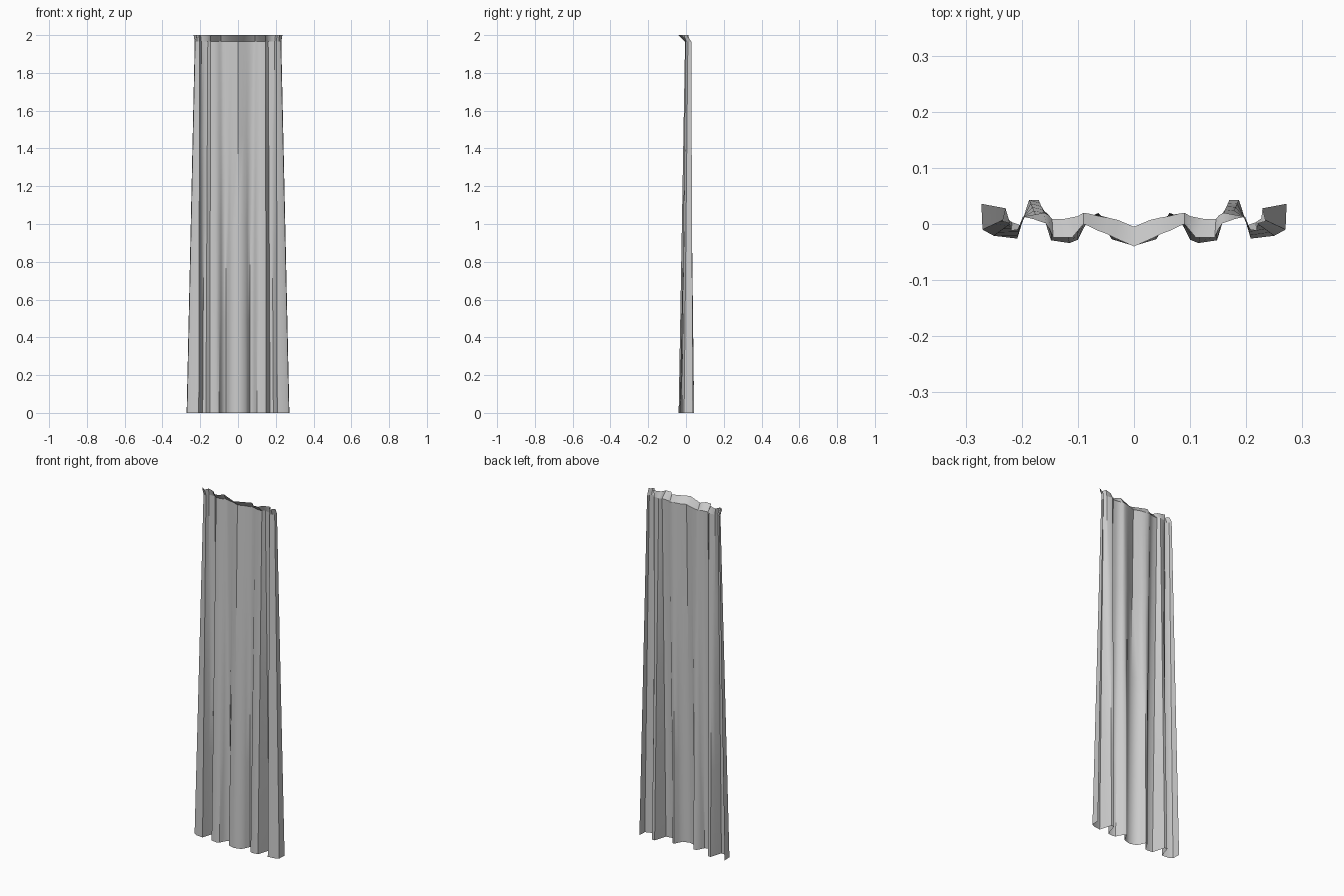
import bpy, bmesh

if "Cube" in bpy.data.objects:
    bpy.data.objects.remove(bpy.data.objects["Cube"])

# Right half of each pleat line, from the centre outwards (x, y)
hem = [(0, -.039), (.04, -.027), (.052, -.005), (.063, .02), (.078, .013),
       (.09, -.008), (.1, -.028), (.115, -.034), (.148, -.029), (.157, 0),
       (.170, .043), (.187, .043), (.196, .015), (.208, -.026), (.25, -.021),
       (.270, -.01), (.272, .036)]
neck = [(0, -.005), (.028, .007), (.045, .011), (.062, .014), (.078, .018),
        (.09, .02), (.1, .014), (.125, .009), (.146, .009), (.152, .016),
        (.16, .02), (.176, .017), (.194, .014), (.203, -.002), (.217, .003),
        (.227, .01), (.229, .028)]
lip = [(0, -.04), (.036, -.024), (.05, -.017), (.064, -.012), (.08, -.004),
       (.09, 0), (.1, -.012), (.11, -.024), (.144, -.024), (.15, -.01),
       (.157, .001), (.18, .009), (.198, .013), (.207, -.01), (.219, -.012),
       (.221, .001), (.235, .005)]


def mirrored(half):
    return [(-x, y) for x, y in half[:0:-1]] + half


def lerp(a, b, t):
    return [(p[0] + (q[0] - p[0]) * t, p[1] + (q[1] - p[1]) * t)
            for p, q in zip(a, b)]


def loft(name, rows):
    bm = bmesh.new()
    rings = [[bm.verts.new((x, y, z)) for x, y in mirrored(half)]
             for half, z in rows]
    for a, b in zip(rings, rings[1:]):
        for i in range(len(a) - 1):
            bm.faces.new((a[i], a[i + 1], b[i + 1], b[i]))
    me = bpy.data.meshes.new(name)
    bm.to_mesh(me)
    bm.free()
    ob = bpy.data.objects.new(name, me)
    bpy.context.collection.objects.link(ob)
    bpy.ops.object.select_all(action='DESELECT')
    ob.select_set(True)
    bpy.context.view_layer.objects.active = ob
    bpy.ops.object.shade_smooth_by_angle(angle=0.7)
    return ob


# Pleated cloth, narrowing towards the top
loft("curtain_cloth", [(lerp(hem, neck, k / 4), 1.965 * k / 4) for k in range(5)])
# Short heading that leans forward above the gathered line
loft("curtain_heading", [(neck, 1.965), (lip, 2.0)])
